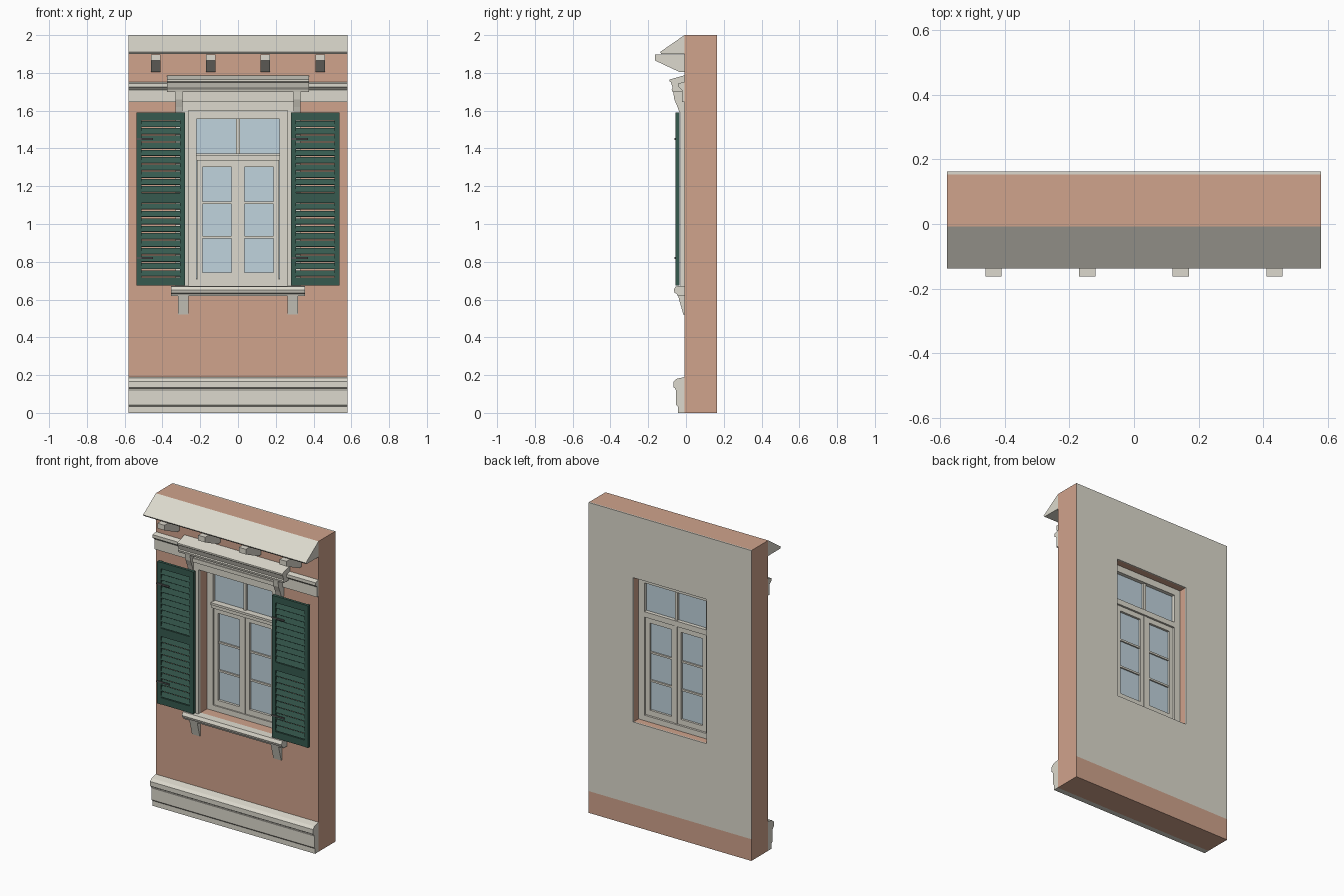
import bpy, bmesh, math
from mathutils import Matrix, Vector

if "Cube" in bpy.data.objects:
    bpy.data.objects.remove(bpy.data.objects["Cube"])


def material(name, r, g, b):
    m = bpy.data.materials.new(name)
    lin = [((c / 255 + 0.055) / 1.055) ** 2.4 for c in (r, g, b)]
    m.diffuse_color = (*lin, 1)
    m.use_nodes = True
    m.node_tree.nodes["Principled BSDF"].inputs["Base Color"].default_value = m.diffuse_color
    return m


PLASTER = material("terracotta_plaster", 208, 163, 140)
STONE = material("pale_stone", 220, 217, 205)
GLASS = material("window_glass", 192, 211, 221)
GREEN = material("shutter_green", 54, 90, 79)
IRON = material("hinge_iron", 84, 86, 86)


def finish(name, bm, mat):
    bmesh.ops.recalc_face_normals(bm, faces=bm.faces)
    me = bpy.data.meshes.new(name)
    bm.to_mesh(me)
    bm.free()
    ob = bpy.data.objects.new(name, me)
    bpy.context.collection.objects.link(ob)
    if mat:
        me.materials.append(mat)
    return ob


def add_box(bm, x0, x1, y0, y1, z0, z1, tilt=0):
    centre = Vector(((x0 + x1) / 2, (y0 + y1) / 2, (z0 + z1) / 2))
    m = (Matrix.Translation(centre) @ Matrix.Rotation(tilt, 4, 'X')
         @ Matrix.Diagonal((x1 - x0, y1 - y0, z1 - z0, 1)))
    bmesh.ops.create_cube(bm, size=1, matrix=m)


def boxes(name, mat, *dims):
    bm = bmesh.new()
    for d in dims:
        add_box(bm, *d)
    return finish(name, bm, mat)


def moulding(name, profile, *spans, mat=STONE):
    """Sweep a (y, z) profile along x for each (x0, x1) span."""
    bm = bmesh.new()
    for x0, x1 in spans:
        a = [bm.verts.new((x0, y, z)) for y, z in profile]
        b = [bm.verts.new((x1, y, z)) for y, z in profile]
        bm.faces.new(a)
        bm.faces.new(b[::-1])
        n = len(a)
        for i in range(n):
            j = (i + 1) % n
            bm.faces.new((a[i], b[i], b[j], a[j]))
    return finish(name, bm, mat)


W = 0.58          # half width of the wall
F = -0.008        # front plane of the wall
B = 0.163         # back plane
OX, OZ0, OZ1 = 0.262, 0.67, 1.60   # window opening

# Wall, inner lining and the opening cut through both
wall = boxes("wall", PLASTER, (-W, W, F, 0.154, 0, 2))
lining = boxes("inner_lining", STONE, (-W, W, 0.154, B, 0.14, 2))
lining.data.materials.append(PLASTER)
for p in lining.data.polygons:
    if abs(p.normal.x) > 0.5:
        p.material_index = 1
cutter = boxes("opening_cutter", None, (-OX, OX, -0.3, 0.4, OZ0, OZ1))
cutter.hide_render = True
cutter.hide_viewport = True
for ob in (wall, lining):
    mod = ob.modifiers.new("opening", 'BOOLEAN')
    mod.operation = 'DIFFERENCE'
    mod.solver = 'EXACT'
    mod.object = cutter
boxes("inner_skirting", PLASTER, (-W, W, 0.154, B, 0, 0.14))

# Plinth, string course and eaves cornice
moulding("plinth", [(F, 0), (-.043, 0), (-.043, .033), (-.052, .042), (-.052, .115),
                    (-.058, .13), (-.066, .135), (-.066, .165), (-.05, .18), (F, .19)], (-W, W))
moulding("string_course", [(F, 1.645), (-.022, 1.645), (-.022, 1.71), (-.032, 1.72),
                           (-.04, 1.725), (-.04, 1.745), (F, 1.752)], (-W, W))
moulding("cornice", [(F, 1.90), (-.13, 1.90), (-.138, 1.91), (F, 2.0)], (-W, W))
moulding("cornice_brackets", [(F, 1.805), (-.035, 1.805), (-.163, 1.865), (-.163, 1.898), (F, 1.898)],
         *[(x - .025, x + .025) for x in (-.435, -.145, .145, .435)])

# Stone surround of the window
boxes("surround", STONE,
      (-.33, -OX, -.03, F, .67, 1.60), (OX, .33, -.03, F, .67, 1.60),
      (-.30, .30, -.03, F, 1.60, 1.645), (-.295, .295, -.04, F, 1.645, 1.67),
      (-.30, .30, -.034, F, 1.67, 1.70))
moulding("hood", [(F, 1.70), (-.072, 1.70), (-.076, 1.715), (-.07, 1.72), (-.08, 1.75),
                  (-.087, 1.755), (-.087, 1.765), (F, 1.787)], (-.375, .375))
moulding("hood_brackets", [(F, 1.58), (-.035, 1.59), (-.045, 1.62), (-.062, 1.66), (-.068, 1.70), (F, 1.70)],
         (-.332, -.295), (.295, .332))
moulding("sill", [(F, .62), (-.045, .62), (-.048, .63), (-.06, .635), (-.065, .65), (-.055, .67), (F, .672)],
         (-.355, .355))
moulding("sill_brackets", [(F, .52), (-.014, .52), (-.042, .62), (F, .62)],
         (-.318, -.262), (.262, .318))

# Fixed window frame with transom and upper mullion
boxes("window_frame", STONE,
      (-OX, -.22, .06, .11, OZ0, OZ1), (.22, OX, .06, .11, OZ0, OZ1),
      (-.22, .22, .06, .11, 1.557, OZ1), (-.22, .22, .06, .11, OZ0, .705),
      (-.22, .22, .045, .11, 1.337, 1.372), (-.222, .222, .037, .06, 1.36, 1.374),
      (-.01, .01, .068, .10, 1.372, 1.557))

# Pair of casements, mirrored
bm = bmesh.new()
for s in (-1, 1):
    for a, b, z0, z1, y0, y1 in ((.188, .217, .707, 1.335, .065, .10),
                                 (.008, .035, .707, 1.335, .065, .10),
                                 (.035, .188, .707, .742, .065, .10),
                                 (.035, .188, 1.303, 1.335, .065, .10),
                                 (.035, .188, .924, .936, .072, .095),
                                 (.035, .188, 1.106, 1.118, .072, .095)):
        add_box(bm, min(s * a, s * b), max(s * a, s * b), y0, y1, z0, z1)
add_box(bm, -.009, .009, .06, .104, .707, 1.335)
finish("casements", bm, STONE)
boxes("window_panes", GLASS, (-.22, .22, .081, .086, .71, 1.557))

# Louvred shutters, mirrored
Z0, Z1 = .675, 1.59
for side, s in (("left", -1), ("right", 1)):
    bm = bmesh.new()

    def part(a, b, y0, y1, z0, z1, tilt=0):
        add_box(bm, min(s * a, s * b), max(s * a, s * b), y0, y1, z0, z1, tilt)

    part(.28, .306, -.055, -.034, Z0, Z1)
    part(.512, .538, -.055, -.034, Z0, Z1)
    for z0, z1 in ((Z0, .718), (1.112, 1.165), (1.548, Z1)):
        part(.306, .512, -.053, -.036, z0, z1)
    for lo, hi in ((.718, 1.112), (1.165, 1.548)):
        n = 10
        for i in range(n):
            z = lo + (hi - lo) * (i + .5) / n
            part(.304, .514, -.0475, -.0415, z - .0165, z + .0165, math.radians(-22))
    finish(side + "_shutter", bm, GREEN)

# Iron strap hinges
boxes("hinges", IRON, *[(x, x + .088, -.06, -.054, z - .005, z + .005)
                        for x in (-.538, .282) for z in (.82, 1.45)])
